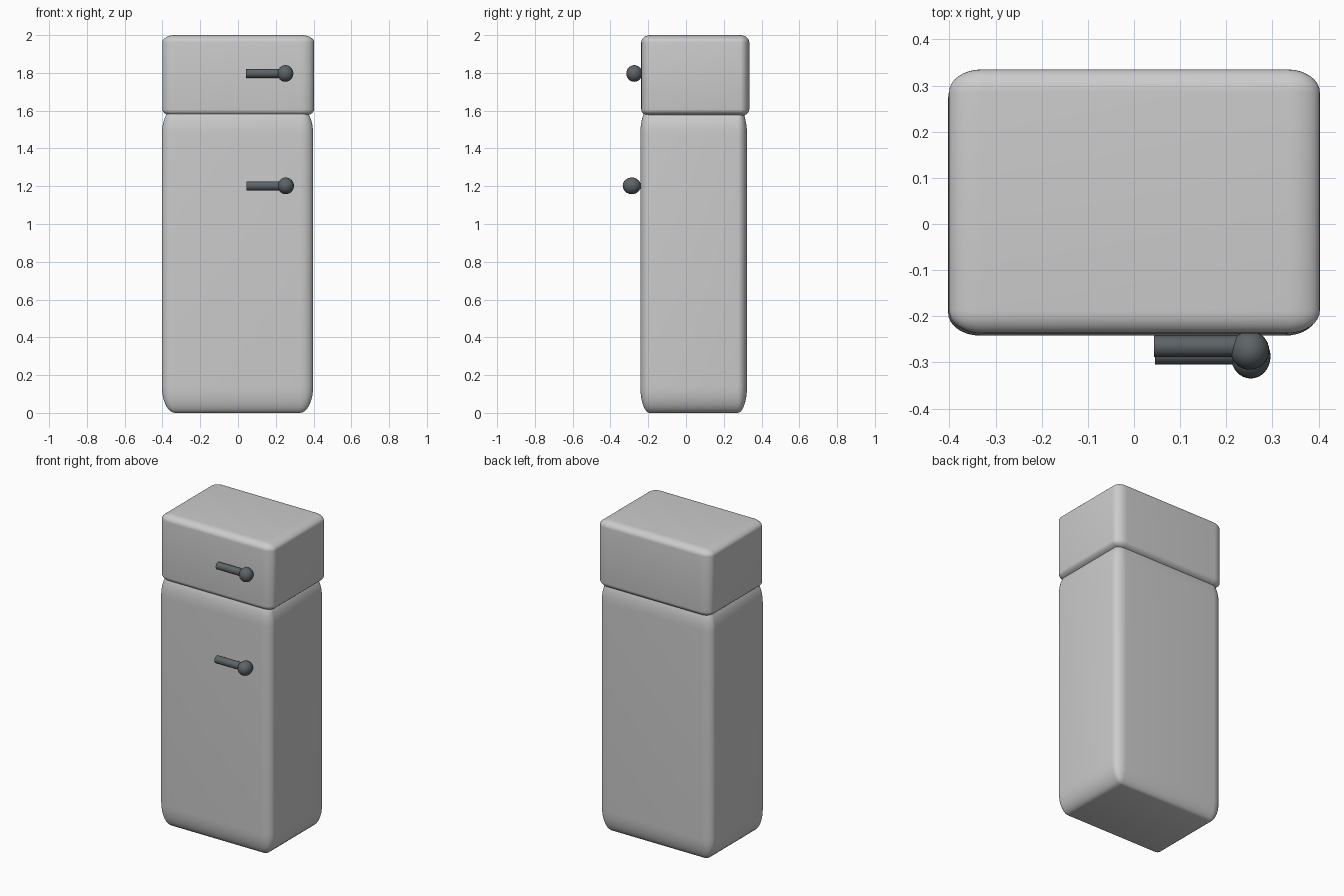
import bpy
import math

if "Cube" in bpy.data.objects:
    bpy.data.objects.remove(bpy.data.objects["Cube"])

metal = bpy.data.materials.new("dark_metal")
metal.diffuse_color = (0.11, 0.125, 0.135, 1)
metal.use_nodes = True
metal.node_tree.nodes["Principled BSDF"].inputs["Base Color"].default_value = metal.diffuse_color


def finish(ob, name, mat=None):
    ob.name = name
    if mat:
        ob.data.materials.append(mat)
    bpy.ops.object.shade_smooth_by_angle(angle=math.radians(40))


def rounded_box(name, lo, hi):
    # Unit cube bevelled before scaling, so the rounding stretches with the box
    bpy.ops.mesh.primitive_cube_add(size=1)
    ob = bpy.context.object
    bev = ob.modifiers.new("rounding", 'BEVEL')
    bev.width = 0.087
    bev.segments = 8
    bpy.ops.object.modifier_apply(modifier=bev.name)
    ob.scale = [h - l for l, h in zip(lo, hi)]
    ob.location = [(h + l) / 2 for l, h in zip(lo, hi)]
    bpy.ops.object.transform_apply(location=False, rotation=False, scale=True)
    finish(ob, name)


def handle(name, x0, x1, z, bar_y, bar_r, knob_y, knob_size):
    # Horizontal bar
    bpy.ops.mesh.primitive_cylinder_add(
        vertices=32, radius=bar_r, depth=x1 - x0,
        location=((x0 + x1) / 2, bar_y, z), rotation=(0, math.pi / 2, 0))
    finish(bpy.context.object, name + "_bar", metal)
    # Round mount joining the bar to the door
    bpy.ops.mesh.primitive_uv_sphere_add(
        segments=32, ring_count=16, radius=1, location=(x1, knob_y, z))
    bpy.context.object.scale = knob_size
    finish(bpy.context.object, name + "_knob", metal)


# Main compartment, its rounded top tucked inside the freezer
rounded_box("fridge_body", (-0.403, -0.242, 0), (0.398, 0.323, 1.615))
# Freezer compartment
rounded_box("freezer_body", (-0.401, -0.237, 1.57), (0.403, 0.335, 2.0))

# Door handles
handle("fridge_handle", 0.046, 0.253, 1.202, -0.281, 0.024, -0.287, (0.043, 0.048, 0.044))
handle("freezer_handle", 0.043, 0.251, 1.797, -0.265, 0.023, -0.274, (0.042, 0.042, 0.044))
